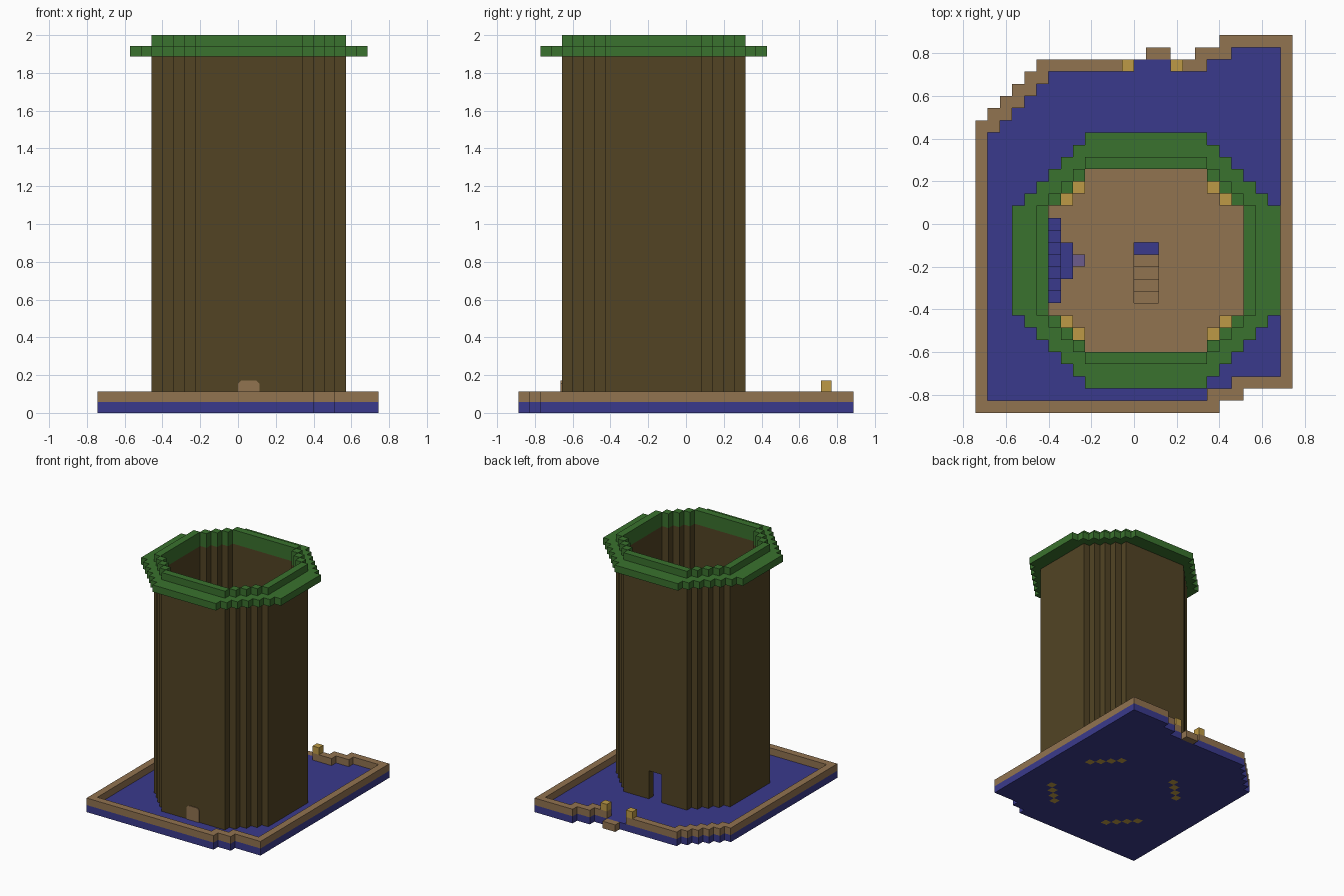
import bpy
import bmesh

if "Cube" in bpy.data.objects:
    bpy.data.objects.remove(bpy.data.objects["Cube"], do_unlink=True)

U = 2 / 35            # edge of one block
NX, NY = 26, 31       # plan size in blocks


def material(name, r, g, b):
    lin = [((c / 255 + 0.055) / 1.055) ** 2.4 for c in (r, g, b)] + [1]
    m = bpy.data.materials.new(name)
    m.use_nodes = True
    m.diffuse_color = lin
    m.node_tree.nodes["Principled BSDF"].inputs["Base Color"].default_value = lin
    return m


BLUE = material("deep blue", 58, 58, 140)
TAN = material("tan brown", 145, 115, 80)
WALL = material("dark olive brown", 82, 68, 36)
GREEN = material("leaf green", 58, 114, 46)
GOLD = material("gold", 190, 154, 70)
VIOLET = material("dusty violet", 108, 92, 140)


def blocks(name, cells, z0, z1, mat):
    """Extrude a set of plan cells between two block levels, outer faces only."""
    bm = bmesh.new()

    def face(*pts):
        bm.faces.new([bm.verts.new(((x - NX / 2) * U, (y - NY / 2) * U, z * U))
                      for x, y, z in pts])

    for i, j in cells:
        a, b = i + 1, j + 1
        face((i, j, z1), (a, j, z1), (a, b, z1), (i, b, z1))
        face((i, b, z0), (a, b, z0), (a, j, z0), (i, j, z0))
        for di, dj, p, q in ((0, -1, (i, j), (a, j)), (1, 0, (a, j), (a, b)),
                             (0, 1, (a, b), (i, b)), (-1, 0, (i, b), (i, j))):
            if (i + di, j + dj) not in cells:
                face((*p, z0), (*q, z0), (*q, z1), (*p, z1))
    bmesh.ops.remove_doubles(bm, verts=bm.verts, dist=U / 100)
    me = bpy.data.meshes.new(name)
    bm.to_mesh(me)
    bm.free()
    me.materials.append(mat)
    ob = bpy.data.objects.new(name, me)
    bpy.context.collection.objects.link(ob)
    return ob


def rect(x0, x1, y0, y1):
    return {(i, j) for i in range(x0, x1) for j in range(y0, y1)}


def octagon(x0, x1, y0, y1, cut):
    """Rectangle of cells with stair-stepped corners."""
    return {(i, j) for i, j in rect(x0, x1, y0, y1)
            if min(i - x0, x1 - 1 - i) + min(j - y0, y1 - 1 - j) >= cut}


# Plan outlines
plot = {(i, j) for i, j in rect(0, NX, 0, NY)
        if j - i < 24
        and not (j >= 29 and i < 18) and not (j >= 30 and i < 20)
        and not (j < 1 and i >= 20) and not (j < 2 and i >= 22)}
border = {(i, j) for i, j in plot
          if any((i + a, j + b) not in plot for a in (-1, 0, 1) for b in (-1, 0, 1))}
inner = octagon(6, 22, 5, 20, 3)
outer = octagon(5, 23, 4, 21, 4)
eaves = octagon(3, 25, 2, 23, 6)
wall = outer - inner

# Corner pillars: the diagonal inner edge, the middle two rise higher
pillars = {(i, j) for i, j in inner
           if min(i - 6, 21 - i) + min(j - 5, 19 - j) == 3
           and min(i - 6, 21 - i) <= 3 and min(j - 5, 19 - j) <= 3}
tall = {(i, j) for i, j in pillars if 0 < min(i - 6, 21 - i) < 3}
stairwell = rect(13, 15, 8, 14)

# Ground, border and gate
blocks("ground_slab", plot - pillars, 0, 1, BLUE)
blocks("border_wall", border - rect(13, 16, 28, 29), 1, 2, TAN)
blocks("gate_step", rect(14, 16, 29, 30), 0, 1, TAN)
for side, x in (("right", 12), ("left", 16)):
    blocks("gate_post_" + side, rect(x, x + 1, 28, 29), 2, 3, GOLD)

# Tower
blocks("tower_wall_lower", wall - rect(13, 15, 20, 21), 1, 5, WALL)
blocks("tower_wall_upper", wall, 5, 33, WALL)
blocks("roof_eaves", eaves - inner, 33, 34, GREEN)
blocks("roof_rim", wall, 34, 35, GREEN)

# Interior floor, pillars and stairs
blocks("upper_floor", inner - tall - stairwell, 5, 6, TAN)
blocks("short_pillars", pillars - tall, 0, 5, GOLD)
blocks("tall_pillars", tall, 0, 7, GOLD)
for k in range(5):
    blocks(f"stair_{k + 1}", rect(13, 15, 12 - k, 13 - k), 1, 2 + k, TAN)

# Throne on the upper floor
for k in range(4):
    blocks(f"throne_back_{k + 1}", rect(6, 7, 9 + k, 16 - k), 6 + k, 7 + k, BLUE)
blocks("throne_seat", rect(7, 8, 11, 14), 6, 7, BLUE)
blocks("throne_footstool", rect(8, 9, 12, 13), 6, 6.5, VIOLET)

# Front door: thin plate with clipped top corners
c = 0.3
outline = [(13, 1), (15, 1), (15, 3 - c), (15 - c, 3), (13 + c, 3), (13, 3 - c)]
bm = bmesh.new()
door_face = bm.faces.new([bm.verts.new(((x - NX / 2) * U, (4 - NY / 2) * U - 0.006, z * U))
                          for x, z in outline])
solid = bmesh.ops.extrude_face_region(bm, geom=[door_face])
bmesh.ops.translate(bm, vec=(0, 0.007, 0),
                    verts=[v for v in solid["geom"] if isinstance(v, bmesh.types.BMVert)])
bmesh.ops.recalc_face_normals(bm, faces=bm.faces)
mesh = bpy.data.meshes.new("front_door")
bm.to_mesh(mesh)
bm.free()
mesh.materials.append(TAN)
bpy.context.collection.objects.link(bpy.data.objects.new("front_door", mesh))
